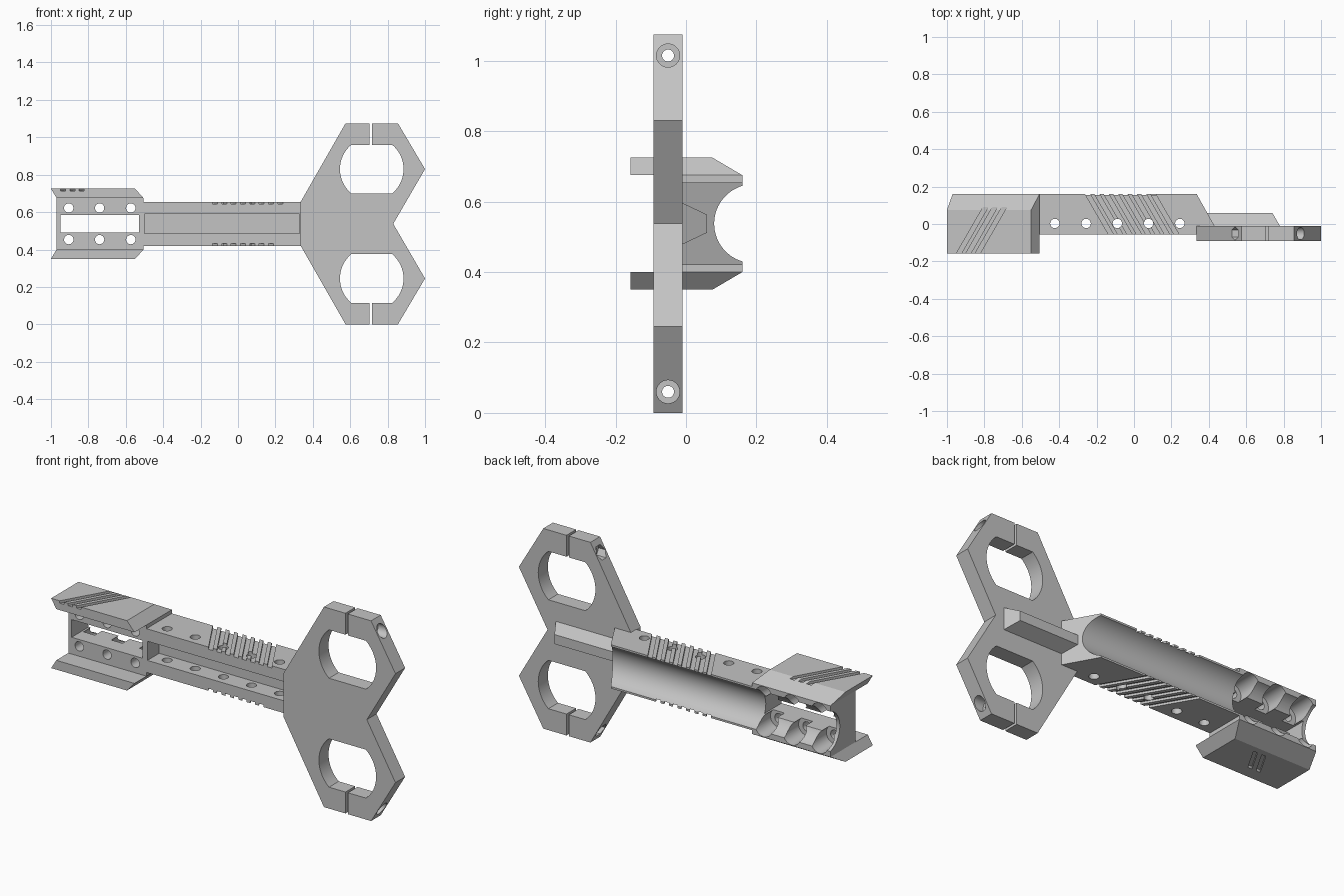
import bpy
import bmesh
from math import cos, sin, pi, radians, asin

if "Cube" in bpy.data.objects:
    bpy.data.objects.remove(bpy.data.objects["Cube"])

MID = 0.5375  # height of the symmetry plane

grey = bpy.data.materials.new("plain_grey")
grey.use_nodes = True
grey.diffuse_color = (0.55, 0.55, 0.55, 1)
grey.node_tree.nodes["Principled BSDF"].inputs["Base Color"].default_value = (0.55, 0.55, 0.55, 1)


def prism(name, pts, axis, lo, hi):
    """Extrude a 2D outline along an axis; the outline uses the other two axes in order."""
    bm = bmesh.new()
    place = {"x": lambda a, b, d: (d, a, b),
             "y": lambda a, b, d: (a, d, b),
             "z": lambda a, b, d: (a, b, d)}[axis]
    low = [bm.verts.new(place(a, b, lo)) for a, b in pts]
    high = [bm.verts.new(place(a, b, hi)) for a, b in pts]
    bm.faces.new(low)
    bm.faces.new(high)
    n = len(pts)
    for i in range(n):
        j = (i + 1) % n
        bm.faces.new((low[i], low[j], high[j], high[i]))
    bmesh.ops.recalc_face_normals(bm, faces=bm.faces)
    mesh = bpy.data.meshes.new(name)
    bm.to_mesh(mesh)
    bm.free()
    mesh.materials.append(grey)
    obj = bpy.data.objects.new(name, mesh)
    bpy.context.collection.objects.link(obj)
    return obj


def ring(a, b, r, n=32):
    return [(a + r * cos(2 * pi * i / n), b + r * sin(2 * pi * i / n)) for i in range(n)]


def rect(a0, a1, b0, b1):
    return [(a0, b0), (a1, b0), (a1, b1), (a0, b1)]


def flip(pts):
    """Mirror the second coordinate (height) about the symmetry plane."""
    return [(a, 2 * MID - b) for a, b in pts]


def cut(obj, pts, axis, lo, hi):
    cutter = prism("cutter", pts, axis, lo, hi)
    cutter.hide_render = True
    mod = obj.modifiers.new("cut", "BOOLEAN")
    mod.operation = "DIFFERENCE"
    mod.solver = "EXACT"
    mod.object = cutter
    bpy.context.view_layer.objects.active = obj
    bpy.ops.object.modifier_apply(modifier=mod.name)
    bpy.data.objects.remove(cutter)


def diagonal(x, width, y0, y1, lean):
    """Slanted groove outline, starting at x on the y0 side."""
    return [(x, y0), (x + width, y0), (x + width + lean, y1), (x + lean, y1)]


# Double clamp plate
half = [(0.335, 0.42), (0.575, 0), (0.855, 0), (1.0, 0.245)]
plate = prism("clamp_plate", half + [(0.83, MID)] + flip(half)[::-1], "y", -0.092, -0.01)
R, FLAT = 0.17, 0.13
a = asin(FLAT / R)
arc = [-a + 2 * a * i / 16 for i in range(17)]
eye = [(0.715 + R * cos(t), 0.245 + R * sin(t)) for t in arc]
eye += [(0.715 - R * cos(t), 0.245 - R * sin(t)) for t in arc]
for side in (lambda p: p, flip):
    cut(plate, side(eye), "y", -0.2, 0.1)
    cut(plate, side(rect(0.703, 0.717, -0.05, 0.15)), "y", -0.2, 0.1)
    bolt_z = side([(0, 0.06)])[0][1]
    cut(plate, ring(-0.051, bolt_z, 0.017, 24), "x", 0.4, 1.1)
    cut(plate, ring(-0.051, bolt_z, 0.033), "x", 0.845, 1.1)
    cut(plate, ring(-0.051, bolt_z, 0.036, 6), "x", 0.4, 0.58)

# Rib on the back of the plate
rib = prism("back_rib", [(-0.02, 0.474), (0.06, 0.512), (0.06, 0.563), (-0.02, 0.601)],
            "x", 0.38, 0.79)
cut(rib, [(0.74, 0.06), (0.72, 0.095), (0.85, 0.095), (0.85, -0.1325)], "z", 0.3, 0.8)

# Handle with a rear trough, a front channel, cross holes and grip grooves
TROUGH = ring(0.192, MID, 0.112, 72)
handle = prism("handle", [(-0.505, -0.055), (0.337, -0.055), (0.337, -0.02), (0.436, -0.02),
                          (0.335, 0.16), (-0.505, 0.16)], "z", 0.42, 0.655)
cut(handle, TROUGH, "x", -0.6, 0.6)
cut(handle, rect(-0.5, 0.33, 0.486, 0.589), "y", -0.1, 0.045)
for i in range(5):
    cut(handle, ring(-0.423 + 0.167 * i, 0.003, 0.025, 24), "z", 0.3, 0.8)
for i in range(8):
    groove = diagonal(-0.128 + 0.05 * i, 0.027, -0.07, 0.18, -0.145)
    cut(handle, groove, "z", 0.643, 0.7)
    if i < 7:
        cut(handle, groove, "z", 0.4, 0.432)

# Head block with window and counterbored holes
head = prism("head_block", rect(-0.97, -0.505, 0.4, 0.675), "y", -0.055, 0.16)
cut(head, TROUGH, "x", -1.1, -0.4)
cut(head, rect(-0.95, -0.53, 0.49, 0.585), "y", -0.2, 0.3)
for x in (-0.905, -0.74, -0.573):
    for z in (0.453, 0.622):
        cut(head, ring(x, z, 0.025, 24), "y", -0.2, 0.3)
        cut(head, ring(x, z, 0.05), "y", 0.03, 0.3)

# Upper and lower wings with chamfered backs
wing = [(-0.97, 0.675), (-0.505, 0.675), (-0.55, 0.725), (-1.0, 0.725)]
chamfer = [(0.0325, 0.75), (0.245, 0.625), (0.245, 0.75)]
upper = prism("upper_wing", wing, "y", -0.157, 0.16)
lower = prism("lower_wing", flip(wing), "y", -0.157, 0.16)
cut(upper, chamfer, "x", -1.1, -0.4)
cut(lower, flip(chamfer), "x", -1.1, -0.4)
for i in range(3):
    cut(upper, diagonal(-0.957 + 0.05 * i, 0.027, -0.17, 0.09, 0.15), "z", 0.712, 0.8)
for i in range(2):
    cut(lower, diagonal(-0.84 + 0.05 * i, 0.024, -0.09, 0.04, 0.075), "z", 0.3, 0.363)

# Smooth the round cuts, keep the edges sharp
parts = [plate, rib, handle, head, upper, lower]
for obj in bpy.context.view_layer.objects:
    obj.select_set(obj in parts)
bpy.context.view_layer.objects.active = plate
bpy.ops.object.shade_smooth_by_angle(angle=radians(25))
